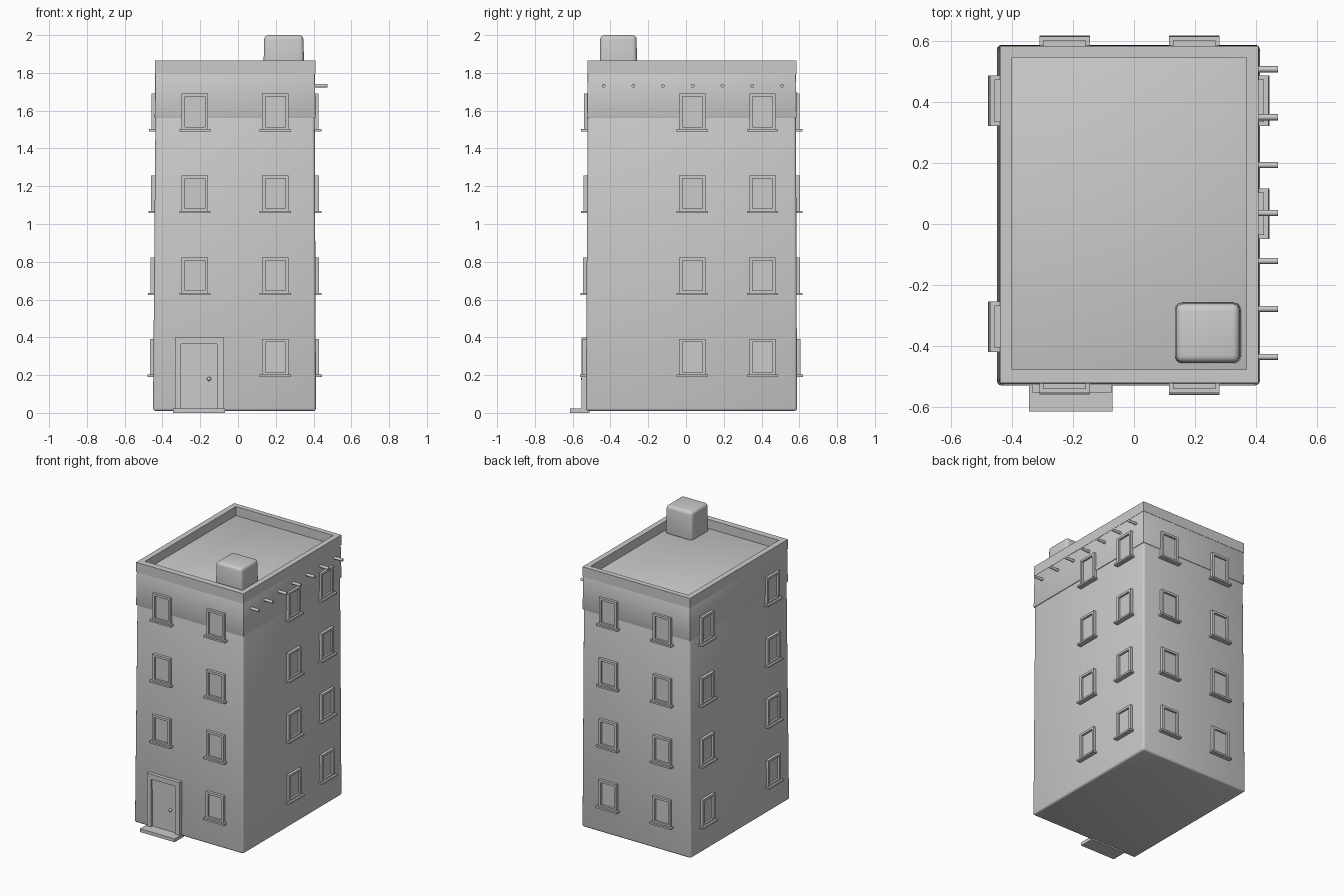
import bpy, bmesh
from math import pi
from mathutils import Matrix, Vector

if "Cube" in bpy.data.objects:
    bpy.data.objects.remove(bpy.data.objects["Cube"])


def finish(bm, name, bevel=0.0, segs=3):
    if bevel:
        bmesh.ops.bevel(bm, geom=bm.edges[:], offset=bevel, segments=segs,
                        profile=0.5, affect='EDGES')
    bmesh.ops.recalc_face_normals(bm, faces=bm.faces[:])
    me = bpy.data.meshes.new(name)
    bm.to_mesh(me)
    bm.free()
    ob = bpy.data.objects.new(name, me)
    bpy.context.collection.objects.link(ob)
    if bevel:
        bpy.context.view_layer.objects.active = ob
        bpy.ops.object.select_all(action='DESELECT')
        ob.select_set(True)
        bpy.ops.object.shade_smooth_by_angle()
    return ob


def add_box(bm, lo, hi, top=None):
    """Box from lo to hi; top = (x0, x1, y0, y1) gives a tapered upper face."""
    x0, x1, y0, y1 = top or (lo[0], hi[0], lo[1], hi[1])
    a = [bm.verts.new((x, y, lo[2])) for x, y in
         ((lo[0], lo[1]), (hi[0], lo[1]), (hi[0], hi[1]), (lo[0], hi[1]))]
    b = [bm.verts.new((x, y, hi[2])) for x, y in ((x0, y0), (x1, y0), (x1, y1), (x0, y1))]
    bm.faces.new(a[::-1])
    bm.faces.new(b)
    for i in range(4):
        j = (i + 1) % 4
        bm.faces.new((a[i], a[j], b[j], b[i]))


def box(name, lo, hi, top=None, bevel=0.0, segs=3):
    bm = bmesh.new()
    add_box(bm, lo, hi, top)
    return finish(bm, name, bevel, segs)


def add_ring(bm, outer, inner, d0, d1, place):
    """Rectangular ring; rectangles are (u0, v0, u1, v1), place maps (u, v, d) to xyz."""
    loops = []
    for r, d in ((outer, d0), (outer, d1), (inner, d1), (inner, d0)):
        loops.append([bm.verts.new(place(u, v, d)) for u, v in
                      ((r[0], r[1]), (r[2], r[1]), (r[2], r[3]), (r[0], r[3]))])
    for k in range(4):
        p, q = loops[k], loops[(k + 1) % 4]
        for i in range(4):
            j = (i + 1) % 4
            bm.faces.new((p[i], p[j], q[j], q[i]))


def facing(u, v, d):
    return (u, -d, v)


# main walls, tapering slightly, and the upper storey band
box("walls", (-0.45, -0.53, 0.01), (0.413, 0.588, 1.575),
    (-0.437, 0.406, -0.521, 0.582), 0.014)
box("upper_band", (-0.441, -0.525, 1.56), (0.411, 0.586, 1.802),
    (-0.438, 0.407, -0.521, 0.582), 0.006, 2)

# parapet and roof box
bm = bmesh.new()
add_ring(bm, (-0.44, -0.522, 0.409, 0.584), (-0.40, -0.477, 0.37, 0.547),
         1.795, 1.866, lambda u, v, d: (u, v, d))
finish(bm, "parapet")
box("roof_box", (0.134, -0.458, 1.79), (0.351, -0.258, 2.0),
    (0.139, 0.346, -0.454, -0.262), 0.022, 4)

# one window facing -y, with its base at the origin
bm = bmesh.new()
add_ring(bm, (-0.07, 0.008, 0.07, 0.2), (-0.053, 0.024, 0.053, 0.184), -0.012, 0.018, facing)
add_box(bm, (-0.055, -0.004, 0.022), (0.055, 0.01, 0.186))
add_box(bm, (-0.083, -0.032, 0.0), (0.083, 0.012, 0.012))
window = finish(bm, "window")
window_mesh = window.data
bpy.data.objects.remove(window)

# windows on every side: (name, turn, wall at bottom, wall at top, columns)
sides = (("front", 0, -0.529, -0.523, (-0.228, 0.198)),
         ("right", pi / 2, 0.412, 0.409, (0.034, 0.405)),
         ("back", pi, 0.587, 0.584, (-0.228, 0.198)),
         ("left", -pi / 2, -0.448, -0.44, (-0.337, 0.405)))
for name, turn, w0, w1, columns in sides:
    for row in range(4):
        wall = w0 + (w1 - w0) * row / 3
        for c, col in enumerate(columns):
            if name == "front" and row == 0 and c == 0:
                continue  # the door is here
            ob = bpy.data.objects.new(f"{name}_window_{row}_{c}", window_mesh)
            ob.location = (col, wall, 0.19 + 0.4335 * row)
            if name in ("left", "right"):
                ob.location = (wall, col, 0.19 + 0.4335 * row)
            ob.rotation_euler.z = turn
            bpy.context.collection.objects.link(ob)

# door frame, door leaf, transom bar, knob and step
bm = bmesh.new()
add_ring(bm, (-0.334, 0.012, -0.074, 0.4), (-0.302, 0.02, -0.11, 0.365), 0.515, 0.553, facing)
finish(bm, "door_frame")
box("door", (-0.304, -0.536, 0.015), (-0.108, -0.515, 0.295))
box("door_top_panel", (-0.304, -0.541, 0.29), (-0.108, -0.515, 0.368))
bm = bmesh.new()
bmesh.ops.create_uvsphere(bm, u_segments=16, v_segments=10, radius=0.011,
                          matrix=Matrix.Translation((-0.153, -0.545, 0.18)))
for f in bm.faces:
    f.smooth = True
finish(bm, "door_knob")
box("door_step", (-0.344, -0.615, 0.0), (-0.07, -0.51, 0.024))

# row of drain pipes near the roof on the right side
for i in range(7):
    bm = bmesh.new()
    bmesh.ops.create_cone(bm, cap_ends=True, segments=16, radius1=0.01, radius2=0.01, depth=0.09,
                          matrix=Matrix.Translation((0.428, -0.436 + 0.1573 * i, 1.732))
                          @ Matrix.Rotation(pi / 2, 4, 'Y'))
    for f in bm.faces:
        f.smooth = len(f.verts) == 4
    finish(bm, f"drain_pipe_{i}")
